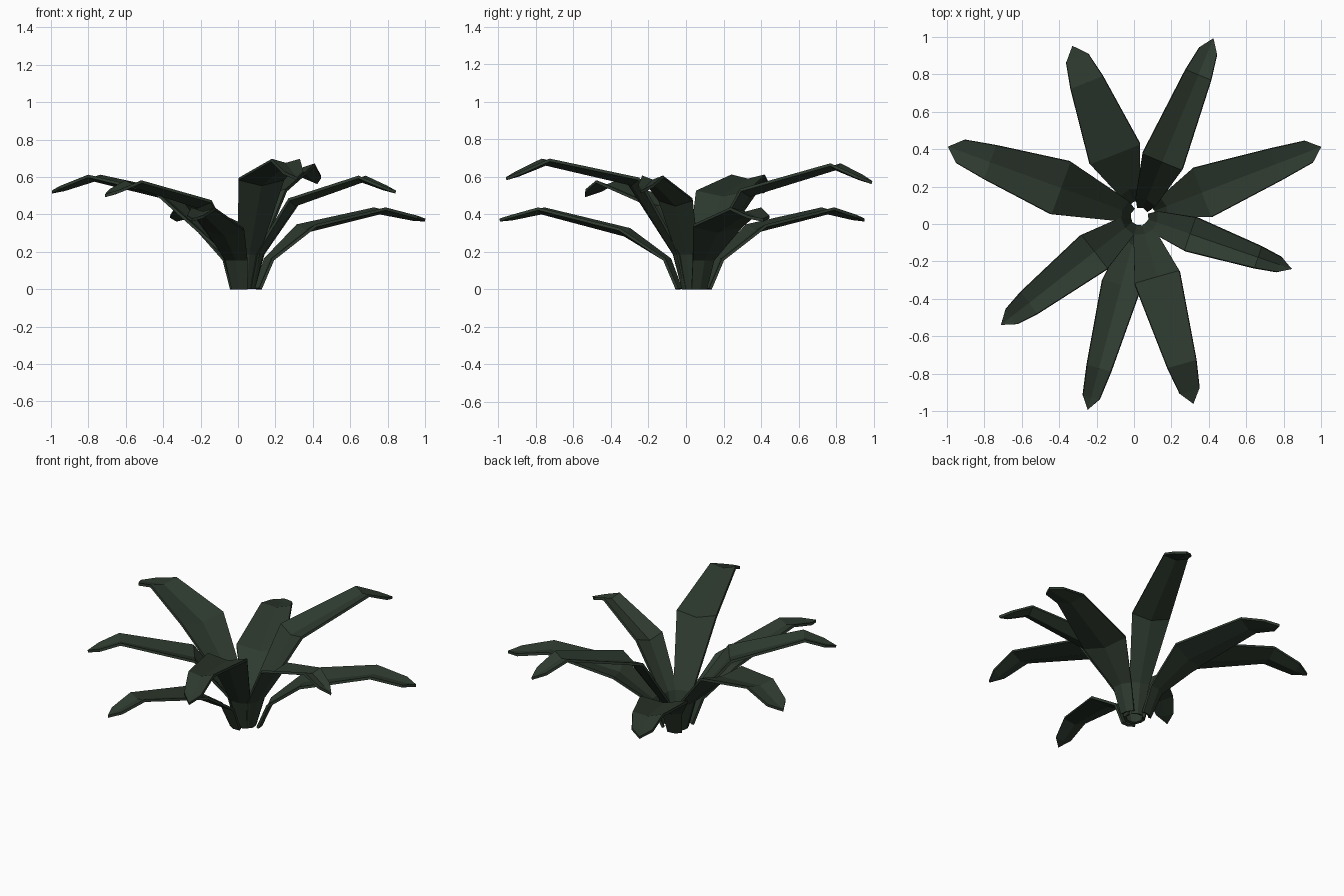
import bpy, math
from mathutils import Vector

if "Cube" in bpy.data.objects:
    bpy.data.objects.remove(bpy.data.objects["Cube"])

mat = bpy.data.materials.new("dark_green")
mat.diffuse_color = (0.027, 0.042, 0.028, 1)
mat.use_nodes = True
mat.node_tree.nodes["Principled BSDF"].inputs["Base Color"].default_value = mat.diffuse_color

CENTRE = Vector((0.03, 0.04, 0))

# angle, tip radius, width, bend radius/height, crest radius/height, tip height
LEAVES = [
    (67.5, 1.03, 0.23, 0.32, 0.53, 0.82, 0.665, 0.57),
    (21, 1.04, 0.28, 0.36, 0.34, 0.78, 0.43, 0.37),
    (-19, 0.86, 0.19, 0.29, 0.48, 0.67, 0.60, 0.52),
    (-74, 1.04, 0.25, 0.34, 0.59, 0.82, 0.69, 0.59),
    (-105, 1.07, 0.21, 0.38, 0.32, 0.84, 0.43, 0.37),
    (218, 0.94, 0.23, 0.31, 0.47, 0.75, 0.575, 0.50),
    (160, 1.09, 0.30, 0.45, 0.52, 0.85, 0.605, 0.52),
    (111.5, 0.98, 0.29, 0.36, 0.34, 0.77, 0.43, 0.37),
]


def leaf(i, angle, length, width, br, bz, cr, cz, tz):
    a = math.radians(angle)
    out = Vector((math.cos(a), math.sin(a), 0))
    side = Vector((-math.sin(a), math.cos(a), 0))
    # low leaves stand on an outer ring, tall ones start near the middle
    low = bz < 0.4
    base_r, stem_r, stem_z = (0.08, 0.145, 0.16) if low else (0.045, 0.09, 0.19)
    nr = length - 0.07
    nz = cz + (tz - cz) * (nr - cr) / (length - cr)
    # radius, height, half width, channel depth
    stations = [
        (base_r, 0.003, 0.042 if low else 0.032, 0.012),
        (stem_r, stem_z, 0.06, 0.015),
        (br, bz, width / 2, 0.03),
        (cr, cz, width * 0.32, 0.022),
        (nr, nz, width * 0.22, 0.012),
    ]
    verts, faces = [], []
    for k, (r, z, w, d) in enumerate(stations):
        c = CENTRE + out * r
        # channel sinks away from the upper face: outward on the stem, down on the blade
        sink = out * d if k < 2 else Vector((0, 0, -d))
        up = Vector((0, 0, z))
        verts += [c + side * w + up, c + sink + up, c - side * w + up]
    verts.append(CENTRE + out * length + Vector((0, 0, tz)))
    for k in range(len(stations) - 1):
        n = 3 * k
        faces += [(n, n + 1, n + 4, n + 3), (n + 1, n + 2, n + 5, n + 4)]
    n, tip = 3 * (len(stations) - 1), len(verts) - 1
    faces += [(n, n + 1, tip), (n + 1, n + 2, tip)]
    me = bpy.data.meshes.new(f"leaf_{i}")
    me.from_pydata(verts, [], faces)
    me.materials.append(mat)
    ob = bpy.data.objects.new(f"leaf_{i}", me)
    bpy.context.collection.objects.link(ob)
    # blade thickness
    s = ob.modifiers.new("thickness", 'SOLIDIFY')
    s.thickness = 0.016
    s.offset = 0


for i, params in enumerate(LEAVES, 1):
    leaf(i, *params)
